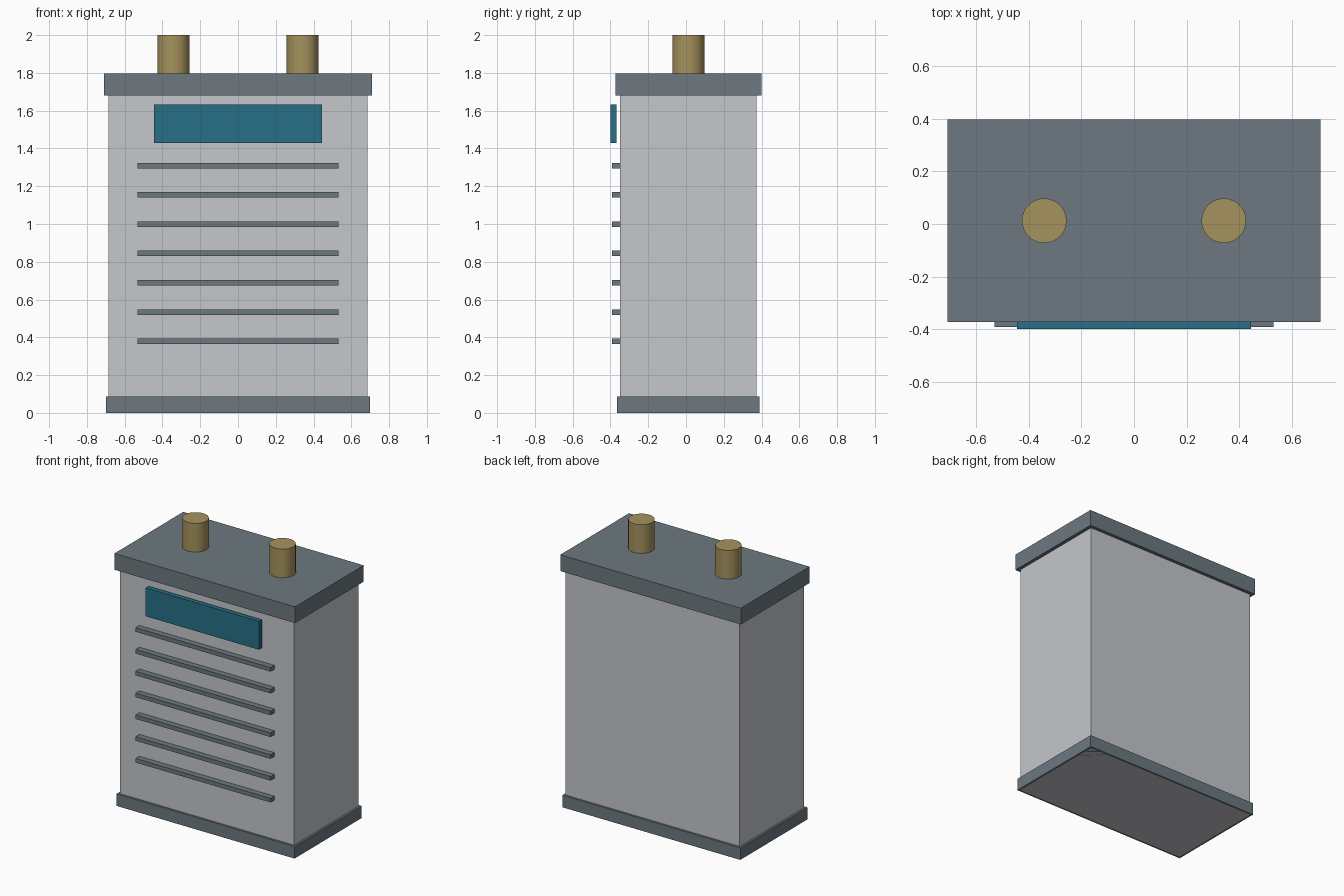
import bpy
import math

if "Cube" in bpy.data.objects:
    bpy.data.objects.remove(bpy.data.objects["Cube"])

YC = 0.0125  # depth centre of the casing; the display sticks out at the front


def material(name, rgb):
    mat = bpy.data.materials.new(name)
    mat.diffuse_color = (*rgb, 1)
    mat.use_nodes = True
    mat.node_tree.nodes["Principled BSDF"].inputs["Base Color"].default_value = mat.diffuse_color
    return mat


slate = material("slate_paint", (0.15, 0.19, 0.215))
teal = material("teal_panel", (0.02, 0.16, 0.24))
brass = material("brass", (0.38, 0.29, 0.11))
shell = material("pale_shell", (0.56, 0.57, 0.60))


def box(name, half_x, y0, y1, z0, z1, mat):
    bpy.ops.mesh.primitive_cube_add(size=1, location=(0, (y0 + y1) / 2, (z0 + z1) / 2))
    ob = bpy.context.object
    ob.name = name
    ob.scale = (2 * half_x, y1 - y0, z1 - z0)
    bpy.ops.object.transform_apply(location=False, rotation=False, scale=True)
    ob.data.materials.append(mat)
    return ob


# Casing: body with a wider base and lid
box("body", 0.685, YC - 0.362, YC + 0.362, 0, 1.69, shell)
box("base", 0.70, YC - 0.377, YC + 0.377, 0, 0.086, slate)
box("lid", 0.71, YC - 0.386, YC + 0.386, 1.68, 1.796, slate)

# Front display panel, held just clear of the body
box("display_panel", 0.446, -0.40, -0.368, 1.43, 1.632, teal)

# Vent slats
for i in range(7):
    z = 0.379 + i * 0.155
    box(f"vent_slat_{i + 1}", 0.531, -0.393, -0.35, z - 0.0145, z + 0.0145, slate)

# Pipe connections on the lid
for side, x in (("left", -0.342), ("right", 0.342)):
    bpy.ops.mesh.primitive_cylinder_add(vertices=32, radius=0.085, depth=0.21,
                                        location=(x, YC, 1.895))
    pipe = bpy.context.object
    pipe.name = f"pipe_{side}"
    pipe.data.materials.append(brass)
    bpy.ops.object.shade_smooth_by_angle(angle=math.radians(30))
